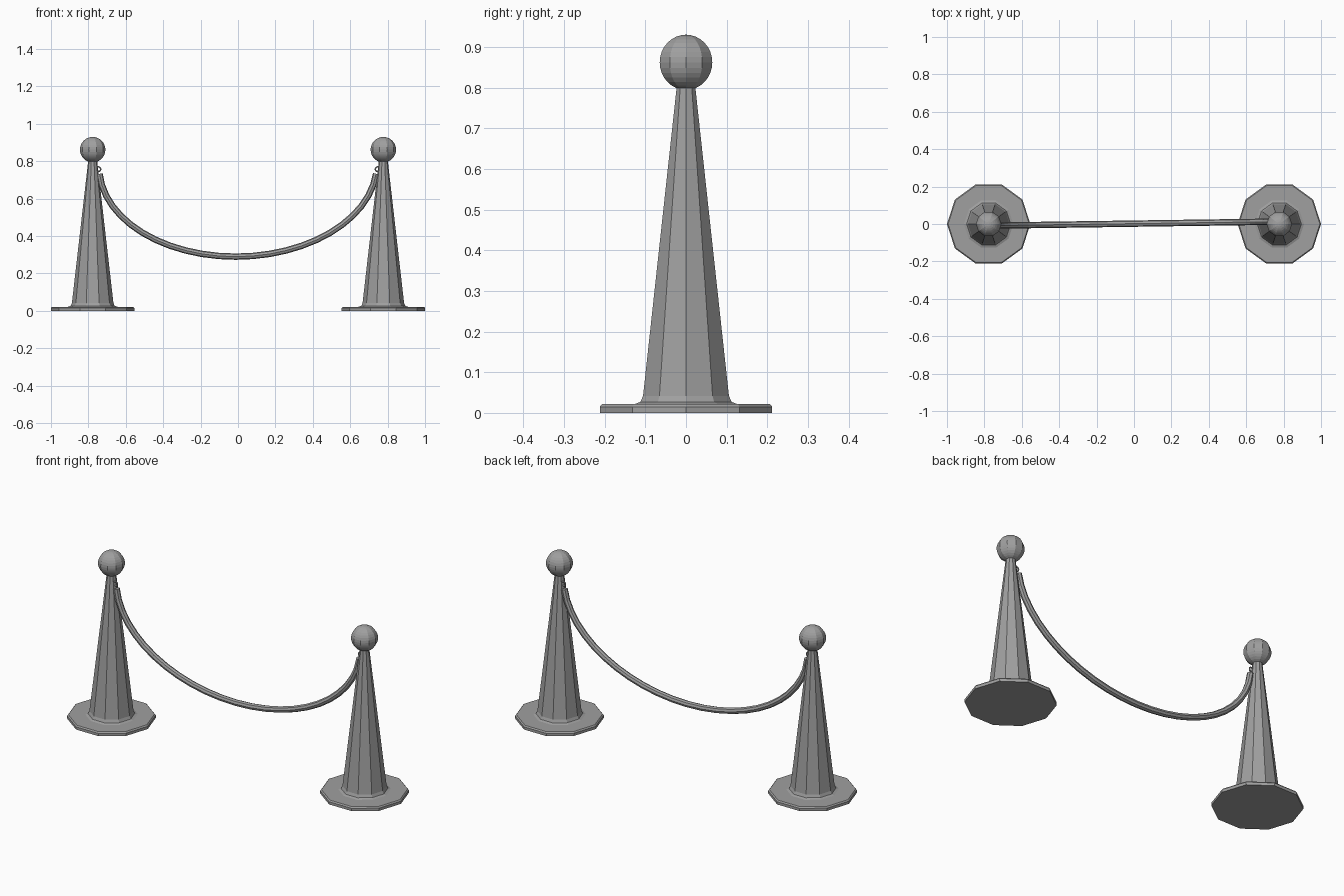
import bpy, bmesh
from math import sin, cos, pi, radians

cube = bpy.data.objects.get("Cube")
if cube:
    bpy.data.objects.remove(cube)

SIDES = 10
POST_X = 0.777

grey = bpy.data.materials.new("mid grey")
grey.use_nodes = True
colour = (0.35, 0.35, 0.35, 1)
grey.diffuse_color = colour
grey.node_tree.nodes["Principled BSDF"].inputs["Base Color"].default_value = colour


def lathe(name, profile, x):
    """Turn a (radius, height) profile into a closed faceted solid."""
    bm = bmesh.new()
    rings = []
    for r, z in profile:
        angles = [2 * pi * i / SIDES for i in range(SIDES)]
        rings.append([bm.verts.new((r * cos(a), r * sin(a), z)) for a in angles])
    for low, high in zip(rings, rings[1:]):
        for i in range(SIDES):
            j = (i + 1) % SIDES
            bm.faces.new((low[i], low[j], high[j], high[i]))
    bm.faces.new(rings[0][::-1])
    bm.faces.new(rings[-1])
    mesh = bpy.data.meshes.new(name)
    bm.to_mesh(mesh)
    bm.free()
    mesh.materials.append(grey)
    obj = bpy.data.objects.new(name, mesh)
    obj.location.x = x
    bpy.context.collection.objects.link(obj)


# Foot plate flowing into the tapered post
post_profile = [(0.223, 0), (0.223, 0.015), (0.217, 0.022), (0.132, 0.022),
                (0.118, 0.027), (0.111, 0.042), (0.024, 0.802)]

# Round finial
BALL_R, BALL_Z, RINGS = 0.068, 0.862, 16
ball_profile = []
for k in range(RINGS + 1):
    t = pi * k / RINGS
    ball_profile.append((max(BALL_R * sin(t), 0.001), BALL_Z - BALL_R * cos(t)))

for side, label in ((-1, "right"), (1, "left")):
    x = side * POST_X
    lathe(label + "_post", post_profile, x)
    lathe(label + "_ball", ball_profile, x)
    # Small ring holding the rope end
    bpy.ops.mesh.primitive_torus_add(
        major_segments=12, minor_segments=6, major_radius=0.012, minor_radius=0.004,
        location=(side * 0.746, side * 0.008, 0.758), rotation=(pi / 2, 0, 0))
    ring = bpy.context.object
    ring.name = label + "_rope_ring"
    ring.data.materials.append(grey)

# Hanging rope, an elliptical sag between the rings
STEPS = 24
curve = bpy.data.curves.new("rope", "CURVE")
curve.dimensions = "3D"
curve.bevel_depth = 0.017
curve.bevel_resolution = 2
curve.use_fill_caps = True
spline = curve.splines.new("POLY")
spline.points.add(STEPS)
spline.use_smooth = False
for i, p in enumerate(spline.points):
    t = radians(-85 + 170 * i / STEPS)
    px = 0.742 * sin(t) - 0.012 * cos(t)
    p.co = (px, 0.002 + 0.014 * px, 0.775 - 0.485 * cos(t), 1)
curve.materials.append(grey)
rope = bpy.data.objects.new("rope", curve)
bpy.context.collection.objects.link(rope)
